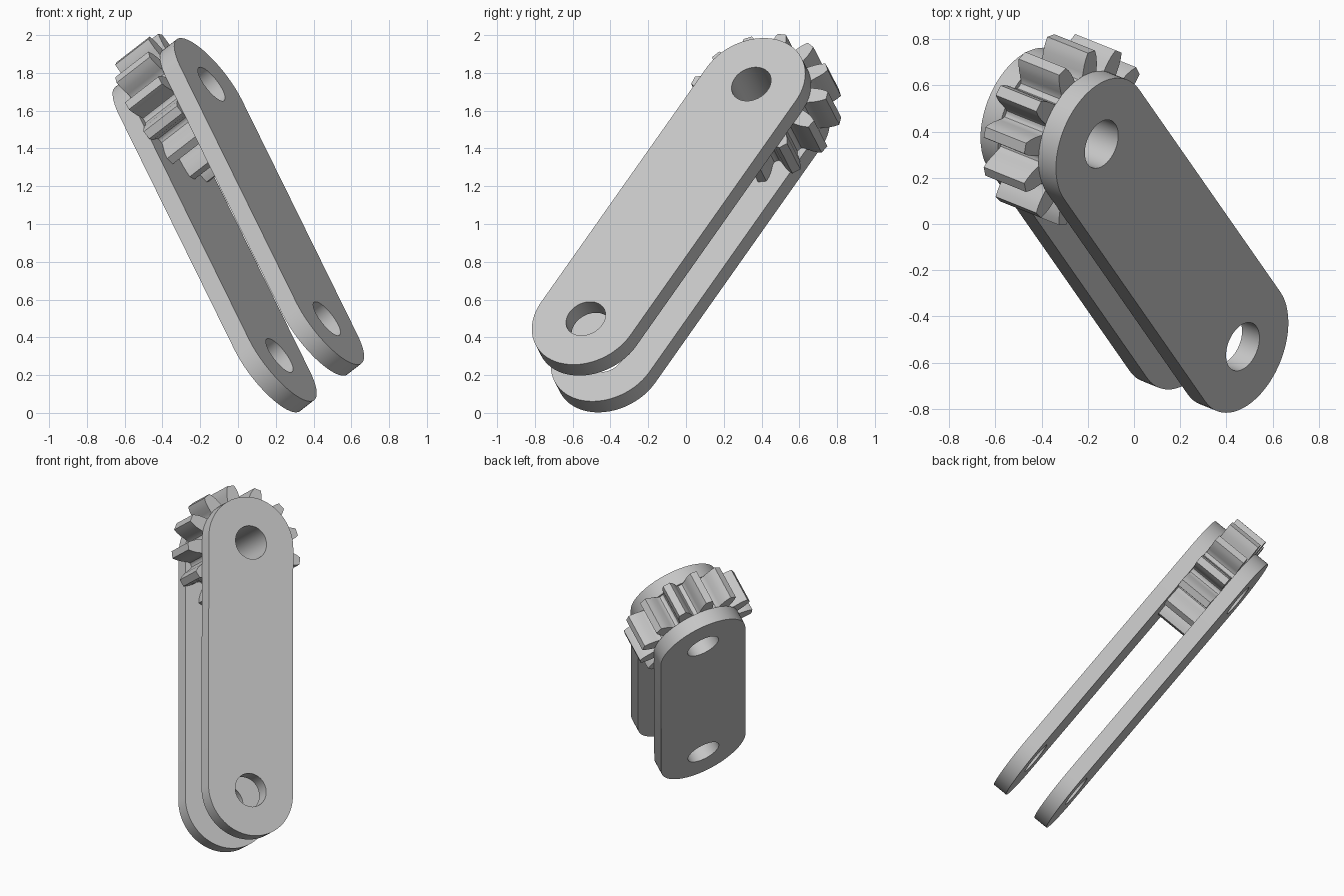
import bpy, bmesh
from math import cos, sin, pi, radians
from mathutils import Vector, Matrix

cube = bpy.data.objects.get("Cube")
if cube:
    bpy.data.objects.remove(cube, do_unlink=True)

# Material
grey = bpy.data.materials.new("light grey")
grey.use_nodes = True
colour = (0.57, 0.57, 0.57, 1)
grey.diffuse_color = colour
grey.node_tree.nodes["Principled BSDF"].inputs["Base Color"].default_value = colour

# Tilted frame: x along the bars, z out of the outer bar's face
along = Vector((-0.61, 0.875, 1.24)).normalized()
out = Vector((0.751, -0.30, 0.586))
out = (out - along * out.dot(along)).normalized()
side = out.cross(along)
frame = Matrix((along, side, out)).transposed().to_4x4()
frame.translation = (0.165, -0.0925, 1.12)

HALF = 0.819       # half the distance between the holes
RADIUS = 0.30      # rounded bar ends
HOLE = 0.11
THICK = 0.10
GAP = 0.233        # space between the bars, filled by the gear


def arc(cx, r, start, end, steps):
    return [(cx + r * cos(start + (end - start) * i / steps),
             r * sin(start + (end - start) * i / steps)) for i in range(steps + 1)]


def hole(cx):
    return arc(cx, HOLE, 0, 2 * pi, 48)[:-1]


def extruded(name, loops, bottom, depth):
    """Flat outline with holes, extruded along the frame's z."""
    bm = bmesh.new()
    edges = []
    for loop in loops:
        verts = [bm.verts.new((x, y, bottom)) for x, y in loop]
        edges += [bm.edges.new((a, b)) for a, b in zip(verts, verts[1:] + verts[:1])]
    bmesh.ops.triangle_fill(bm, use_beauty=True, edges=edges)
    result = bmesh.ops.extrude_face_region(bm, geom=bm.faces[:], use_keep_orig=True)
    moved = [g for g in result["geom"] if isinstance(g, bmesh.types.BMVert)]
    bmesh.ops.translate(bm, verts=moved, vec=(0, 0, depth))
    bmesh.ops.recalc_face_normals(bm, faces=bm.faces[:])
    mesh = bpy.data.meshes.new(name)
    bm.to_mesh(mesh)
    bm.free()
    mesh.materials.append(grey)
    obj = bpy.data.objects.new(name, mesh)
    bpy.context.collection.objects.link(obj)
    obj.matrix_world = frame
    bpy.ops.object.select_all(action='DESELECT')
    obj.select_set(True)
    bpy.context.view_layer.objects.active = obj
    bpy.ops.object.shade_smooth_by_angle(angle=radians(30))
    return obj


# Two round-ended bars with a hole at each end
bar = arc(HALF, RADIUS, -pi / 2, pi / 2, 32) + arc(-HALF, RADIUS, pi / 2, 3 * pi / 2, 32)
for name, top in (("outer_bar", 0), ("inner_bar", -THICK - GAP)):
    extruded(name, [bar, hole(HALF), hole(-HALF)], top - THICK, THICK)

# Gear between the bars: half a tooth as (radius, degrees), mirrored and repeated
TEETH = 13
flank = [(0.28, 13.0), (0.283, 11.0), (0.295, 9.3), (0.315, 8.3),
         (0.347, 6.9), (0.375, 5.3), (0.40, 3.4)]
tooth = [(r, -a) for r, a in flank] + flank[::-1]
gear = []
for i in range(TEETH):
    middle = (i + 0.5) * 2 * pi / TEETH
    gear += [(HALF + r * cos(middle + radians(a)), r * sin(middle + radians(a)))
             for r, a in tooth]
extruded("gear", [gear, hole(HALF)], -THICK - GAP, GAP)
